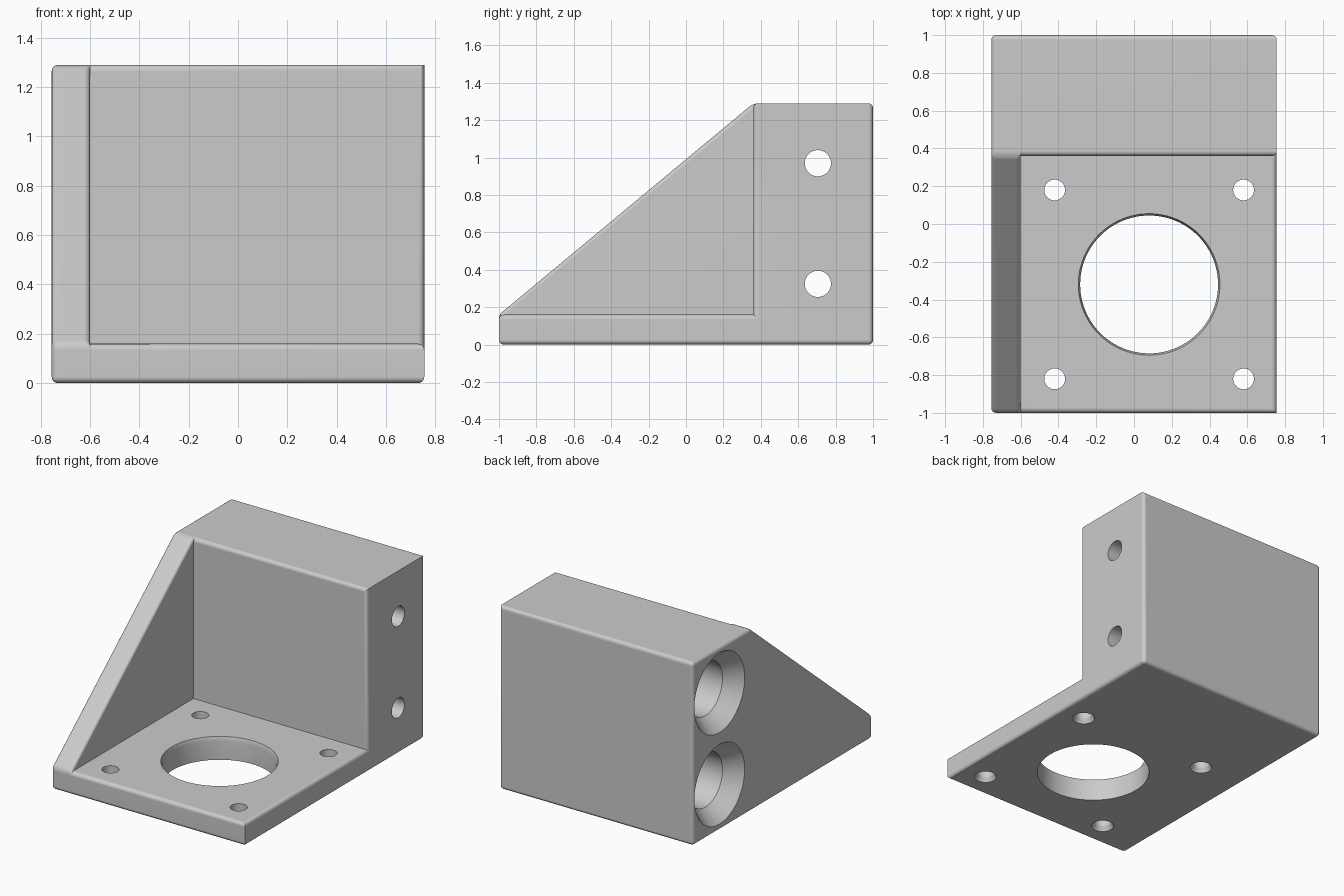
import bpy, bmesh, math
from mathutils import Matrix, Vector

if "Cube" in bpy.data.objects:
    bpy.data.objects.remove(bpy.data.objects["Cube"])

# Main dimensions
SIDE, INNER = 0.755, -0.60          # half width, inner face of the gusset
FRONT, WALL, BACK = -1.0, 0.36, 1.0
PLATE, TOP = 0.16, 1.29
FILLET = 0.025

grey = bpy.data.materials.new("light_grey")
grey.use_nodes = True
grey.diffuse_color = (0.6, 0.6, 0.6, 1)
grey.node_tree.nodes["Principled BSDF"].inputs["Base Color"].default_value = (0.6, 0.6, 0.6, 1)


def make_object(name, bm):
    bmesh.ops.recalc_face_normals(bm, faces=bm.faces)
    mesh = bpy.data.meshes.new(name)
    bm.to_mesh(mesh)
    bm.free()
    obj = bpy.data.objects.new(name, mesh)
    bpy.context.collection.objects.link(obj)
    return obj


def add_turned(bm, profile, matrix, sides):
    """Closed solid turned around local z from (radius, height) pairs."""
    rings = []
    for r, h in profile:
        angles = [2 * math.pi * i / sides for i in range(sides)]
        rings.append([bm.verts.new(matrix @ Vector((r * math.cos(a), r * math.sin(a), h)))
                      for a in angles])
    for low, high in zip(rings, rings[1:]):
        for i in range(sides):
            j = (i + 1) % sides
            bm.faces.new((low[i], low[j], high[j], high[i]))
    bm.faces.new(rings[0])
    bm.faces.new(rings[-1])


# Bracket body: outline on the gusset side, stepped outline on the open side
bm = bmesh.new()


def station(x, outline):
    return [bm.verts.new((x, y, z)) for y, z in outline]


tip, corner, crest = (FRONT, PLATE), (WALL, PLATE), (WALL, TOP)
base = [(FRONT, 0), (BACK, 0), (BACK, TOP)]
l_front, l_back, l_top, l_crest, l_tip = left = station(-SIDE, base + [crest, tip])
r_front, r_back, r_top, r_crest, r_corner, r_tip = right = station(SIDE, base + [crest, corner, tip])
m_tip, m_corner, m_crest = middle = station(INNER, [tip, corner, crest])

for face in (left, right, middle,
             (l_front, r_front, r_back, l_back),             # underside
             (l_back, r_back, r_top, l_top),                 # back
             (l_top, r_top, r_crest, m_crest, l_crest),      # block top
             (l_crest, m_crest, m_tip, l_tip),               # gusset slope
             (l_tip, m_tip, r_tip, r_front, l_front),        # front lip
             (m_tip, m_corner, r_corner, r_tip),             # plate top
             (m_corner, m_crest, r_crest, r_corner)):        # block front
    bm.faces.new(face)
bmesh.ops.recalc_face_normals(bm, faces=bm.faces)

# Round the outer edges, leaving the inside corners and two edges sharp
sharp = ({r_top, r_crest}, {r_tip, r_front})
edges = [e for e in bm.edges if e.is_convex and set(e.verts) not in sharp]
bmesh.ops.bevel(bm, geom=edges, offset=FILLET, offset_type='OFFSET', segments=4,
                profile=0.5, affect='EDGES', clamp_overlap=True)
bracket = make_object("mounting_bracket", bm)
bracket.data.materials.append(grey)

# Hole cutters
bm = bmesh.new()
CX, CY = 0.08, -0.32
add_turned(bm, [(0.365, -0.1), (0.365, PLATE - 0.03), (0.375, PLATE), (0.375, PLATE + 0.1)],
           Matrix.Translation((CX, CY, 0)), 96)
for sx in (-1, 1):
    for sy in (-1, 1):
        add_turned(bm, [(0.072, -0.1), (0.072, 0), (0.055, 0.03), (0.055, PLATE + 0.1)],
                   Matrix.Translation((CX + sx * 0.5, CY + sy * 0.5, 0)), 40)
# Flared deep bores with narrow through holes, running sideways through the block
for z in (0.325, 0.97):
    matrix = Matrix.Translation((0, 0.705, z)) @ Matrix.Rotation(math.pi / 2, 4, 'Y')
    add_turned(bm, [(0.28, -SIDE - 0.1), (0.28, -SIDE), (0.19, -SIDE + 0.11),
                    (0.19, SIDE - 0.16), (0.07, SIDE - 0.16), (0.07, SIDE + 0.1)],
               matrix, 64)
cutter = make_object("hole_cutters", bm)
cutter.hide_render = True

# Cut the holes
cut = bracket.modifiers.new("holes", 'BOOLEAN')
cut.operation, cut.solver, cut.object = 'DIFFERENCE', 'EXACT', cutter
depsgraph = bpy.context.evaluated_depsgraph_get()
cut_mesh = bpy.data.meshes.new_from_object(bracket.evaluated_get(depsgraph))
bracket.modifiers.clear()
bracket.data = cut_mesh
bpy.data.objects.remove(cutter)
cut_mesh.materials.clear()
cut_mesh.materials.append(grey)

# Smooth fillets and holes, flat large faces
bpy.ops.object.select_all(action='DESELECT')
bracket.select_set(True)
bpy.context.view_layer.objects.active = bracket
bpy.ops.object.shade_smooth_by_angle(angle=math.radians(28))
weighted = bracket.modifiers.new("flat_faces", 'WEIGHTED_NORMAL')
weighted.keep_sharp = True
